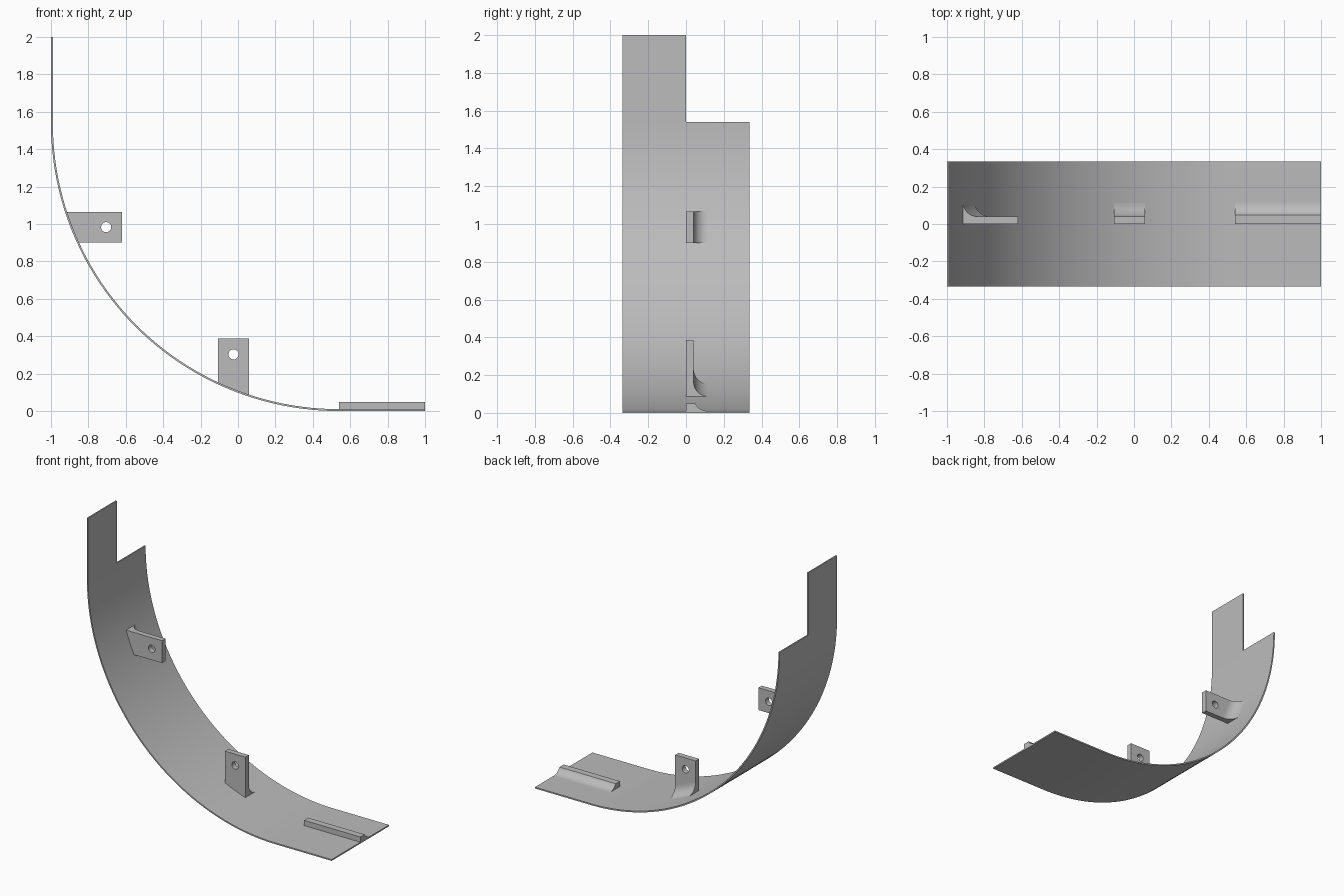
import bpy, bmesh, math
from mathutils import Vector

if "Cube" in bpy.data.objects:
    bpy.data.objects.remove(bpy.data.objects["Cube"])

grey = bpy.data.materials.new("plain grey")
grey.use_nodes = True
grey.diffuse_color = (0.5, 0.5, 0.5, 1)
grey.node_tree.nodes["Principled BSDF"].inputs["Base Color"].default_value = (0.5, 0.5, 0.5, 1)

CENTRE = 0.54, 1.54       # bend centre in x, z
R = 1.54                  # outer bend radius
THICK = 0.01
HALF = 0.335              # half the sheet width
PLATE = 0.04              # bracket plate thickness
FILLET = 0.075


def finish(bm, name):
    bmesh.ops.recalc_face_normals(bm, faces=bm.faces)
    mesh = bpy.data.meshes.new(name)
    bm.to_mesh(mesh)
    bm.free()
    ob = bpy.data.objects.new(name, mesh)
    bpy.context.collection.objects.link(ob)
    mesh.materials.append(grey)
    return ob


def activate(ob):
    bpy.ops.object.select_all(action='DESELECT')
    ob.select_set(True)
    bpy.context.view_layer.objects.active = ob


def smooth(ob):
    activate(ob)
    bpy.ops.object.shade_smooth_by_angle(angle=math.radians(25))


# Curved sheet with a half-width upright tab and a flat foot
path = [(-1, 2)]
STEPS = 48
for i in range(STEPS + 1):
    a = math.pi / 2 * i / STEPS
    path.append((CENTRE[0] - R * math.cos(a), CENTRE[1] - R * math.sin(a)))
path.append((1, 0))
bm = bmesh.new()
rows = [[bm.verts.new((x, y, z)) for y in (-HALF, 0, HALF)] for x, z in path]
for i, (a, b) in enumerate(zip(rows, rows[1:])):
    for j in range(1 if i == 0 else 2):
        bm.faces.new((a[j], b[j], b[j + 1], a[j + 1]))
bmesh.ops.delete(bm, geom=[v for v in bm.verts if not v.link_faces], context='VERTS')
sheet = finish(bm, "curved_sheet")
if sheet.data.polygons[0].normal.x < 0:
    sheet.data.flip_normals()
solid = sheet.modifiers.new("thickness", 'SOLIDIFY')
solid.thickness = THICK
solid.offset = 1
activate(sheet)
bpy.ops.object.modifier_apply(modifier=solid.name)
smooth(sheet)


def on_bend(t, h, axis):
    """Height along the bracket of a point h above the sheet, at t across it."""
    c = CENTRE[axis]
    return c - math.sqrt((R - THICK - h) ** 2 - (t - CENTRE[1 - axis]) ** 2)


def on_foot(t, h, axis):
    return THICK + h


def bracket(name, start, end, top, axis, base, steps):
    """Plate with a concave fillet behind; axis 0 points along x, 1 along z."""
    section = [(0, -0.004), (0, None)]
    free = top - base(start, 0, axis)
    reach = math.pi / 2 if free > FILLET else math.acos(1 - free / FILLET)
    edge = PLATE + FILLET * (1 - math.sin(reach))
    section.append((edge, None))
    for i in range(9):
        a = reach * (1 - i / 8)
        if i == 0 and reach < math.pi / 2:
            continue
        section.append((PLATE + FILLET * (1 - math.sin(a)), FILLET * (1 - math.cos(a))))
    section.append((PLATE + FILLET, -0.004))
    bm = bmesh.new()
    rings = []
    for i in range(steps + 1):
        t = start + (end - start) * i / steps
        ring = []
        for y, h in section:
            u = top if h is None else base(t, h, axis)
            ring.append(bm.verts.new((u, y, t) if axis == 0 else (t, y, u)))
        rings.append(ring)
    n = len(section)
    for a, b in zip(rings, rings[1:]):
        for k in range(n):
            bm.faces.new((a[k], a[(k + 1) % n], b[(k + 1) % n], b[k]))
    bm.faces.new(rings[0])
    bm.faces.new(rings[-1])
    return finish(bm, name)


def drill(ob, x, z):
    bpy.ops.mesh.primitive_cylinder_add(vertices=24, radius=0.027, depth=0.3,
                                        location=(x, 0, z), rotation=(math.pi / 2, 0, 0))
    cutter = bpy.context.object
    cutter.hide_render = True
    cutter.data.materials.append(grey)
    cut = ob.modifiers.new("hole", 'BOOLEAN')
    cut.operation = 'DIFFERENCE'
    cut.solver = 'EXACT'
    cut.object = cutter
    activate(ob)
    bpy.ops.object.modifier_apply(modifier=cut.name)
    bpy.data.objects.remove(cutter)


# Drilled brackets on the bend
upper = bracket("upper_bracket", 0.9, 1.065, -0.62, 0, on_bend, 6)
drill(upper, -0.705, 0.983)
lower = bracket("lower_bracket", -0.107, 0.06, 0.387, 1, on_bend, 6)
drill(lower, -0.024, 0.303)

# Low rail on the flat foot
rail = bracket("foot_rail", 0.54, 1, 0.049, 1, on_foot, 1)

for part in (upper, lower, rail):
    smooth(part)
